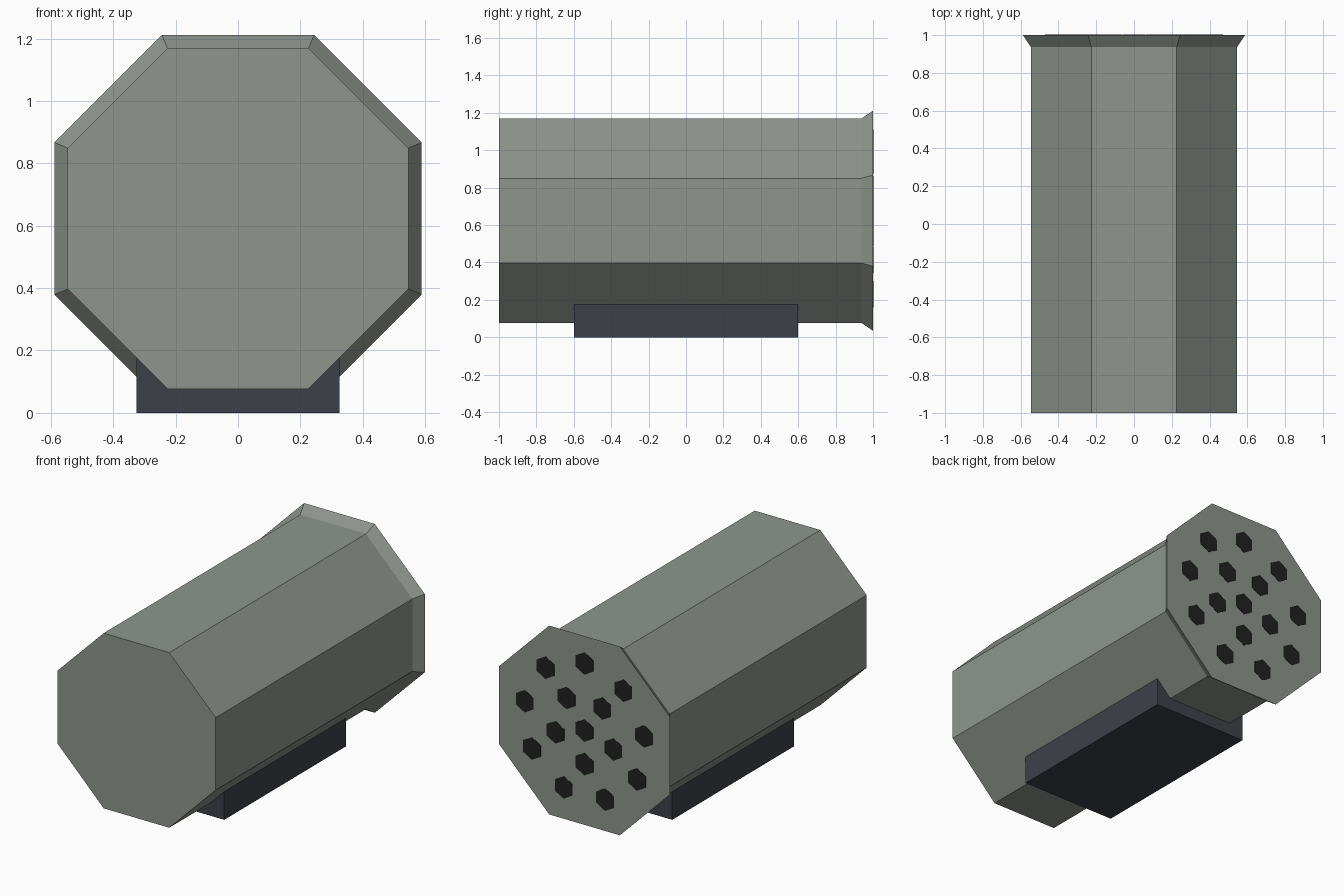
import bpy, bmesh
from math import cos, sin, radians

cube = bpy.data.objects.get("Cube")
if cube:
    bpy.data.objects.remove(cube, do_unlink=True)

AXIS_Z = 0.623


def material(name, srgb):
    col = [((c / 255 + 0.055) / 1.055) ** 2.4 for c in srgb] + [1.0]
    m = bpy.data.materials.new(name)
    m.use_nodes = True
    m.diffuse_color = col
    m.node_tree.nodes["Principled BSDF"].inputs["Base Color"].default_value = col
    return m


def loft(name, sides, phase, rings, mat, center=(0, AXIS_Z)):
    """Prism along y through (y, radius) rings, closed at both ends."""
    bm = bmesh.new()
    loops = []
    for y, r in rings:
        angles = [radians(phase + 360 * i / sides) for i in range(sides)]
        loops.append([bm.verts.new((center[0] + r * cos(a), y, center[1] + r * sin(a)))
                      for a in angles])
    for lo, hi in zip(loops, loops[1:]):
        for i in range(sides):
            j = (i + 1) % sides
            bm.faces.new((lo[i], lo[j], hi[j], hi[i]))
    bm.faces.new(loops[0])
    bm.faces.new(loops[-1])
    bmesh.ops.recalc_face_normals(bm, faces=bm.faces)
    return finish(name, bm, mat)


def finish(name, bm, mat):
    mesh = bpy.data.meshes.new(name)
    bm.to_mesh(mesh)
    bm.free()
    mesh.materials.append(mat)
    ob = bpy.data.objects.new(name, mesh)
    bpy.context.collection.objects.link(ob)
    return ob


shell = material("grey green shell", (142, 149, 141))
dark = material("dark blue grey", (61, 64, 73))
black = material("port black", (33, 33, 33))

# Octagonal pod with a flared rear lip
pod = loft("pod_body", 8, 22.5, [(-1, 0.591), (0.937, 0.591), (1, 0.637)], shell)

# Mounting block under the pod
bm = bmesh.new()
bmesh.ops.create_cube(bm, size=1)
for v in bm.verts:
    v.co.x *= 0.65
    v.co.y *= 1.2
    v.co.z = (v.co.z + 0.5) * 0.176
finish("mounting_block", bm, dark)

# Hexagonal ports on the rear face: centre, inner ring, outer ring
for ring, count, radius, start in (("centre", 1, 0, 0), ("inner", 5, 0.21, -90),
                                   ("outer", 9, 0.418, 90)):
    for i in range(count):
        a = radians(start + 360 * i / count)
        loft(f"{ring}_port_{i + 1}", 6, 30, [(0.997, 0.07), (1.002, 0.07)], black,
             (radius * cos(a), AXIS_Z + radius * sin(a)))
